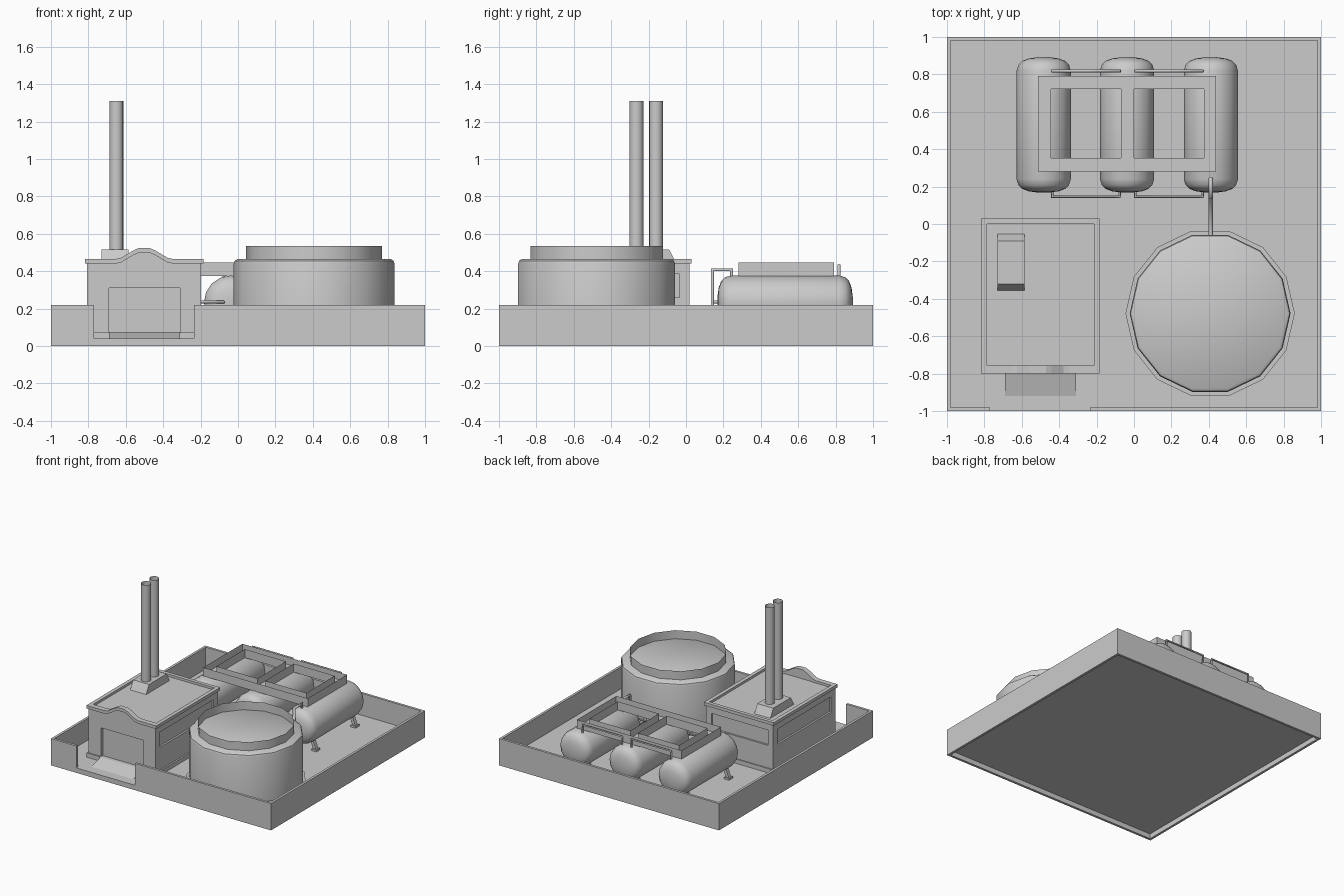
import bpy, bmesh, math
from mathutils import Matrix

if "Cube" in bpy.data.objects:
    bpy.data.objects.remove(bpy.data.objects["Cube"])

FLOOR = 0.04


def make(name, verts, faces, smooth=None):
    me = bpy.data.meshes.new(name)
    me.from_pydata(verts, [], faces)
    bm = bmesh.new()
    bm.from_mesh(me)
    bmesh.ops.recalc_face_normals(bm, faces=bm.faces)
    bm.to_mesh(me)
    bm.free()
    ob = bpy.data.objects.new(name, me)
    bpy.context.collection.objects.link(ob)
    if smooth:
        bpy.ops.object.select_all(action='DESELECT')
        ob.select_set(True)
        bpy.context.view_layer.objects.active = ob
        bpy.ops.object.shade_smooth_by_angle(angle=math.radians(smooth))
    return ob


def prism(name, profile, a, b, axis='y'):
    """Extrude a closed profile: (x, z) along y, or (y, z) along x."""
    n = len(profile)
    place = (lambda p, t: (p[0], t, p[1])) if axis == 'y' else (lambda p, t: (t, p[0], p[1]))
    verts = [place(p, t) for t in (a, b) for p in profile]
    faces = [(i, (i + 1) % n, (i + 1) % n + n, i + n) for i in range(n)]
    faces += [tuple(range(n)), tuple(range(n, 2 * n))]
    return make(name, verts, faces)


def box(name, x0, x1, y0, y1, z0, z1):
    return prism(name, [(x0, z0), (x1, z0), (x1, z1), (x0, z1)], y0, y1)


def lathe(name, profile, n, loc, along_y=False, cap0=False, cap1=False, smooth=35):
    """Spin (radius, height) points about z, or about y when along_y."""
    verts, faces = [], []
    for r, h in profile:
        for k in range(n):
            a = 2 * math.pi * k / n
            verts.append((r * math.cos(a), r * math.sin(a), h))
    for j in range(len(profile) - 1):
        for k in range(n):
            k2 = (k + 1) % n
            faces.append((j * n + k, j * n + k2, (j + 1) * n + k2, (j + 1) * n + k))
    if cap0:
        faces.append(tuple(range(n)))
    if cap1:
        faces.append(tuple(range((len(profile) - 1) * n, len(profile) * n)))
    ob = make(name, verts, faces, smooth)
    if along_y:
        ob.data.transform(Matrix.Rotation(-math.pi / 2, 4, 'X'))
    ob.location = loc
    return ob


def pipe(name, points, radius):
    cu = bpy.data.curves.new(name, 'CURVE')
    cu.dimensions = '3D'
    cu.bevel_depth = radius
    cu.bevel_resolution = 1
    cu.use_fill_caps = True
    sp = cu.splines.new('POLY')
    sp.points.add(len(points) - 1)
    for p, c in zip(sp.points, points):
        p.co = (*c, 1)
    ob = bpy.data.objects.new(name, cu)
    bpy.context.collection.objects.link(ob)
    return ob


def recess(target, *dims):
    cutter = box(target.name + "_cutter", *dims)
    cutter.hide_render = True
    cutter.display_type = 'WIRE'
    mod = target.modifiers.new("recess", 'BOOLEAN')
    mod.operation = 'DIFFERENCE'
    mod.solver = 'EXACT'
    mod.object = cutter
    bpy.ops.object.select_all(action='DESELECT')
    target.select_set(True)
    bpy.context.view_layer.objects.active = target
    bpy.ops.object.modifier_apply(modifier=mod.name)
    bpy.data.objects.remove(cutter)


def ring_wall(name, x0, x1, y0, y1, z0, z1):
    """Thin upright sheet around a rectangle."""
    c = [(x0, y0), (x1, y0), (x1, y1), (x0, y1)]
    make(name, [(x, y, z) for z in (z0, z1) for x, y in c],
         [(i, (i + 1) % 4, (i + 1) % 4 + 4, i + 4) for i in range(4)])


# Yard: floor sheet, perimeter walls with a gate in the front
f = 0.985
make("yard_floor", [(-f, -f, FLOOR), (f, -f, FLOOR), (f, f, FLOOR), (-f, f, FLOOR)], [(0, 1, 2, 3)])
W, H = 0.98, 0.22
box("wall_left", -1, -W, -1, 1, 0, H)
box("wall_right", W, 1, -1, 1, 0, H)
box("wall_back", -W, W, W, 1, 0, H)
prism("wall_front", [(-W, 0), (W, 0), (W, H), (-0.235, H), (-0.235, FLOOR),
                     (-0.77, FLOOR), (-0.77, H), (-W, H)], -1, -W)

# Building: body with recessed door and windows, plinth and ramp
body = box("building_body", -0.807, -0.197, -0.79, 0.02, FLOOR, 0.446)
recess(body, -0.69, -0.31, -0.85, -0.77, 0.075, 0.31)
recess(body, -0.76, -0.245, 0.005, 0.1, 0.26, 0.385)
recess(body, -0.9, -0.792, -0.73, -0.035, 0.26, 0.385)
recess(body, -0.212, -0.1, -0.73, -0.035, 0.26, 0.385)
box("plinth_back", -0.818, -0.184, 0.0, 0.03, FLOOR, 0.075)
box("plinth_left", -0.818, -0.78, -0.80, 0.0, FLOOR, 0.075)
box("plinth_right", -0.22, -0.184, -0.80, 0.0, FLOOR, 0.075)
box("plinth_front", -0.78, -0.22, -0.80, -0.76, FLOOR, 0.075)
prism("door_ramp", [(-0.92, FLOOR), (-0.79, FLOOR), (-0.79, 0.075), (-0.80, 0.075)], -0.69, -0.31, 'x')

# Parapet with a curved front gable
box("parapet_left", -0.818, -0.787, -0.757, 0.0, 0.44, 0.465)
box("parapet_right", -0.215, -0.184, -0.757, 0.0, 0.44, 0.465)
box("parapet_back", -0.818, -0.184, 0.0, 0.03, 0.44, 0.465)
half = [(0.317, 0), (0.155, 0), (0.125, 0.006), (0.06, 0.045), (0.03, 0.058)]
arch = [(-0.501 - x, z) for x, z in half] + [(-0.501 + x, z) for x, z in reversed(half)]
prism("parapet_front", [(x, z + 0.465) for x, z in arch] + [(x, z + 0.44) for x, z in reversed(arch)],
      -0.80, -0.757)
prism("gable_wall", [(x, z + 0.445) for x, z in arch[1:-1]], -0.79, -0.76)

# Chimney base and twin stacks
prism("chimney_base", [(-0.36, 0.44), (-0.05, 0.44), (-0.09, 0.515), (-0.32, 0.515)], -0.73, -0.585, 'x')
for i, y in enumerate((-0.265, -0.16)):
    lathe(f"chimney_stack_{i + 1}", [(0.037, 0.5), (0.037, 1.31)], 16, (-0.65, y, 0))

# Large upright tank: skirt, body, thin rim
c = (0.407, -0.478, 0)
lathe("big_tank_skirt", [(0.4525, FLOOR), (0.4525, 0.065), (0.42, 0.065)], 14, c)
lathe("big_tank_body", [(0.43, FLOOR), (0.43, 0.44), (0.425, 0.455), (0.41, 0.465)], 14, c, cap1=True)
lathe("big_tank_rim", [(0.3635, 0.462), (0.3635, 0.535)], 14, c)

# Three lying tanks on splayed legs
end = [(0.03, 0.362), (0.08, 0.355), (0.115, 0.342), (0.135, 0.322), (0.145, 0.29)]
prof = [(r, -h) for r, h in end] + [(r, h) for r, h in reversed(end)]
for i, x in enumerate((-0.483, -0.037, 0.411)):
    lathe(f"lying_tank_{i + 1}", prof, 16, (x, 0.53, 0.232), True, True, True, 50)
    for y in (0.28, 0.79):
        for s in (-1, 1):
            prism("tank_leg", [(x + s * a, z) for a, z in
                  ((0.055, 0.13), (0.08, 0.14), (0.112, 0.055), (0.085, 0.055))], y - 0.015, y + 0.015)
            cx = x + s * 0.1
            box("tank_foot", cx - 0.022, cx + 0.022, y - 0.025, y + 0.025, FLOOR, 0.055)

# Pipe trough above the lying tanks: flat strips with thin upright sides
Z0, Z1 = 0.385, 0.445
X0, X1, Y0, Y1 = -0.513, 0.438, 0.28, 0.79
for n, (a, b) in enumerate(((X0, -0.444), (-0.07, 0.0), (0.374, X1))):
    box(f"trough_cross_{n + 1}", a, b, 0.353, 0.722, Z0 - 0.01, Z0)
for n, (a, b) in enumerate(((Y0, 0.353), (0.722, Y1))):
    box(f"trough_long_{n + 1}", X0, X1, a, b, Z0 - 0.01, Z0)
ring_wall("trough_outer_side", X0, X1, Y0, Y1, Z0 - 0.01, Z1)

# Trough inner sides and the connecting pipes between neighbouring tanks
for n, (a, b) in enumerate(((-0.444, -0.07), (0.0, 0.374))):
    ring_wall(f"trough_inner_side_{n + 1}", a, b, 0.353, 0.722, Z0 - 0.01, Z1)
    a, b = a + 0.007, b - 0.007
    pipe(f"back_pipe_{n + 1}", [(a, 0.818, 0.34), (a, 0.818, 0.432), (b, 0.818, 0.432), (b, 0.818, 0.34)], 0.008)
    pipe(f"front_pipe_{n + 1}", [(a, 0.2, 0.235), (a, 0.146, 0.235), (b, 0.146, 0.235), (b, 0.2, 0.235)], 0.008)

# Feed pipe from the large tank to the right lying tank
pipe("feed_pipe", [(0.41, -0.08, 0.13), (0.41, 0.142, 0.13), (0.41, 0.142, 0.408),
                   (0.41, 0.243, 0.408), (0.41, 0.243, 0.35)], 0.012)
